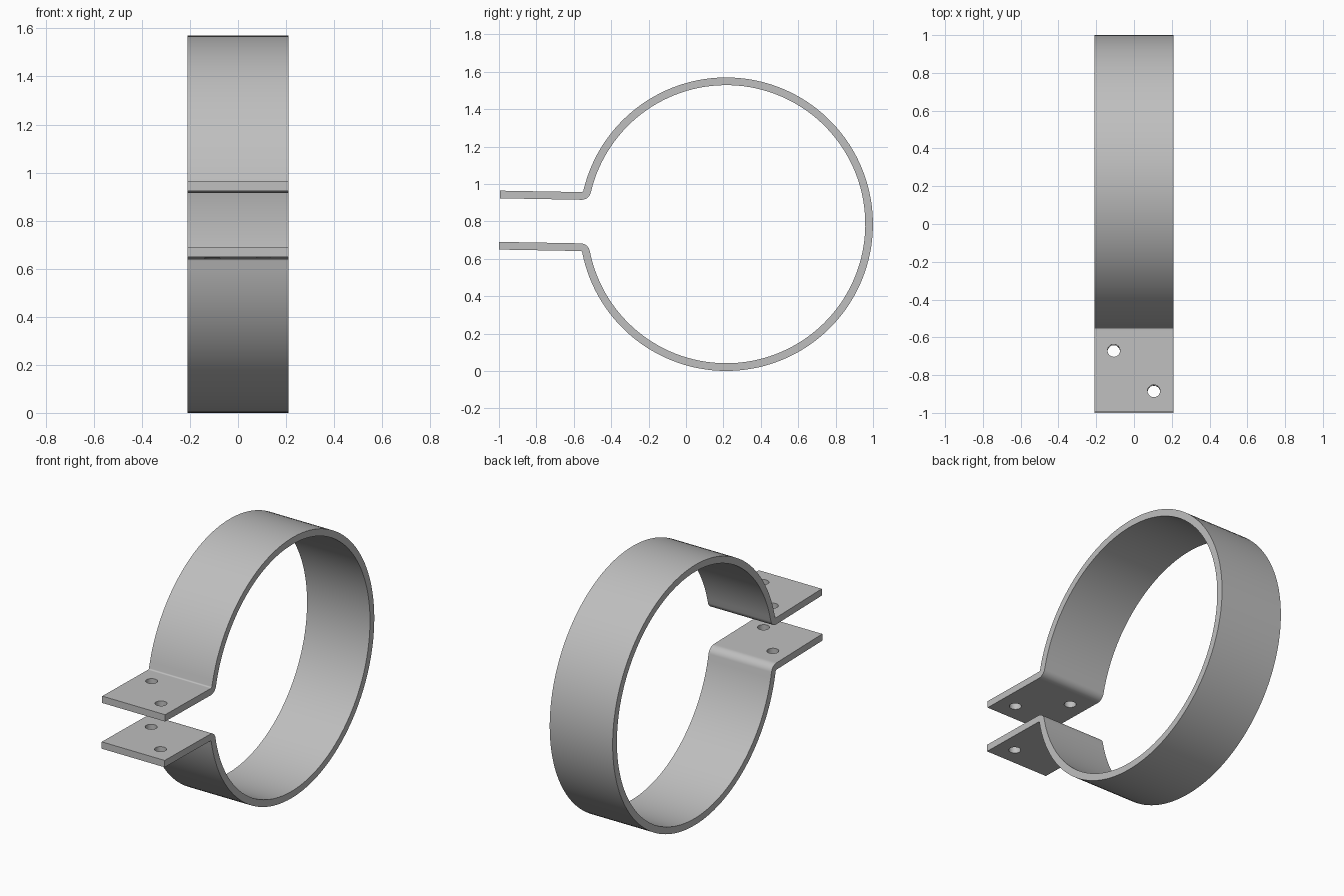
import bpy, bmesh, math
from mathutils import Matrix, Vector

old = bpy.data.objects.get("Cube")
if old:
    bpy.data.objects.remove(old, do_unlink=True)

WIDTH, THICK = 0.42, 0.041
RING = 0.764          # ring radius at mid thickness
TAB = 0.137           # tab height above the ring axis
BEND = 0.03           # bend radius at mid thickness
TAB_END = -1.2125
TILT = 0.018
CENTRE = Vector((0, 0.215, 0.785))

steel = bpy.data.materials.new("steel_grey")
steel.use_nodes = True
grey = (0.52, 0.52, 0.52, 1)
steel.diffuse_color = grey
steel.node_tree.nodes["Principled BSDF"].inputs["Base Color"].default_value = grey


def half_path():
    """Upper half of the strip as (y, z, normal y, normal z), tab end to ring back."""
    bend_z = TAB + BEND
    bend_y = -math.sqrt((RING + BEND) ** 2 - bend_z ** 2)
    path = [(y, TAB, 0, 1) for y in (TAB_END, bend_y - 0.01)]
    # bend between tab and ring
    end = math.atan2(-bend_z, -bend_y)
    for i in range(13):
        a = -math.pi / 2 + (end + math.pi / 2) * i / 12
        c, s = math.cos(a), math.sin(a)
        path.append((bend_y + BEND * c, bend_z + BEND * s, -c, -s))
    # half ring
    start = math.atan2(bend_z, bend_y)
    for i in range(1, 65):
        a = start * (1 - i / 64)
        c, s = math.cos(a), math.sin(a)
        path.append((RING * c, RING * s, c, s))
    return path


# bent strip, mirrored about the ring axis
upper = half_path()
path = upper + [(y, -z, ny, -nz) for y, z, ny, nz in reversed(upper[:-1])]
bm = bmesh.new()
rows = []
for y, z, ny, nz in path:
    rows.append([bm.verts.new((x, y + ny * d, z + nz * d))
                 for x, d in ((-WIDTH / 2, -THICK / 2), (WIDTH / 2, -THICK / 2),
                              (WIDTH / 2, THICK / 2), (-WIDTH / 2, THICK / 2))])
for a, b in zip(rows, rows[1:]):
    for i in range(4):
        j = (i + 1) % 4
        bm.faces.new((a[i], a[j], b[j], b[i]))
bm.faces.new(rows[0])
bm.faces.new(rows[-1])
bmesh.ops.recalc_face_normals(bm, faces=bm.faces)
mesh = bpy.data.meshes.new("clamp_band")
bm.to_mesh(mesh)
bm.free()
mesh.materials.append(steel)
band = bpy.data.objects.new("clamp_band", mesh)
bpy.context.collection.objects.link(band)
bpy.context.view_layer.objects.active = band

# diagonal pair of bolt holes through both tabs
for x, y in ((-0.107, -0.888), (0.105, -1.102)):
    bpy.ops.mesh.primitive_cylinder_add(vertices=40, radius=0.033, depth=0.6,
                                        location=(x, y, 0))
    drill = bpy.context.object
    drill.data.materials.append(steel)
    cut = band.modifiers.new("bolt_hole", 'BOOLEAN')
    cut.operation, cut.solver, cut.object = 'DIFFERENCE', 'EXACT', drill
    bpy.context.view_layer.objects.active = band
    bpy.ops.object.modifier_apply(modifier=cut.name)
    bpy.data.objects.remove(drill, do_unlink=True)

# slight tilt of the whole clamp, then place it
mesh.transform(Matrix.Translation(CENTRE) @ Matrix.Rotation(-TILT, 4, 'X'))
bpy.ops.object.select_all(action='DESELECT')
band.select_set(True)
bpy.ops.object.shade_smooth_by_angle(angle=math.radians(30))
